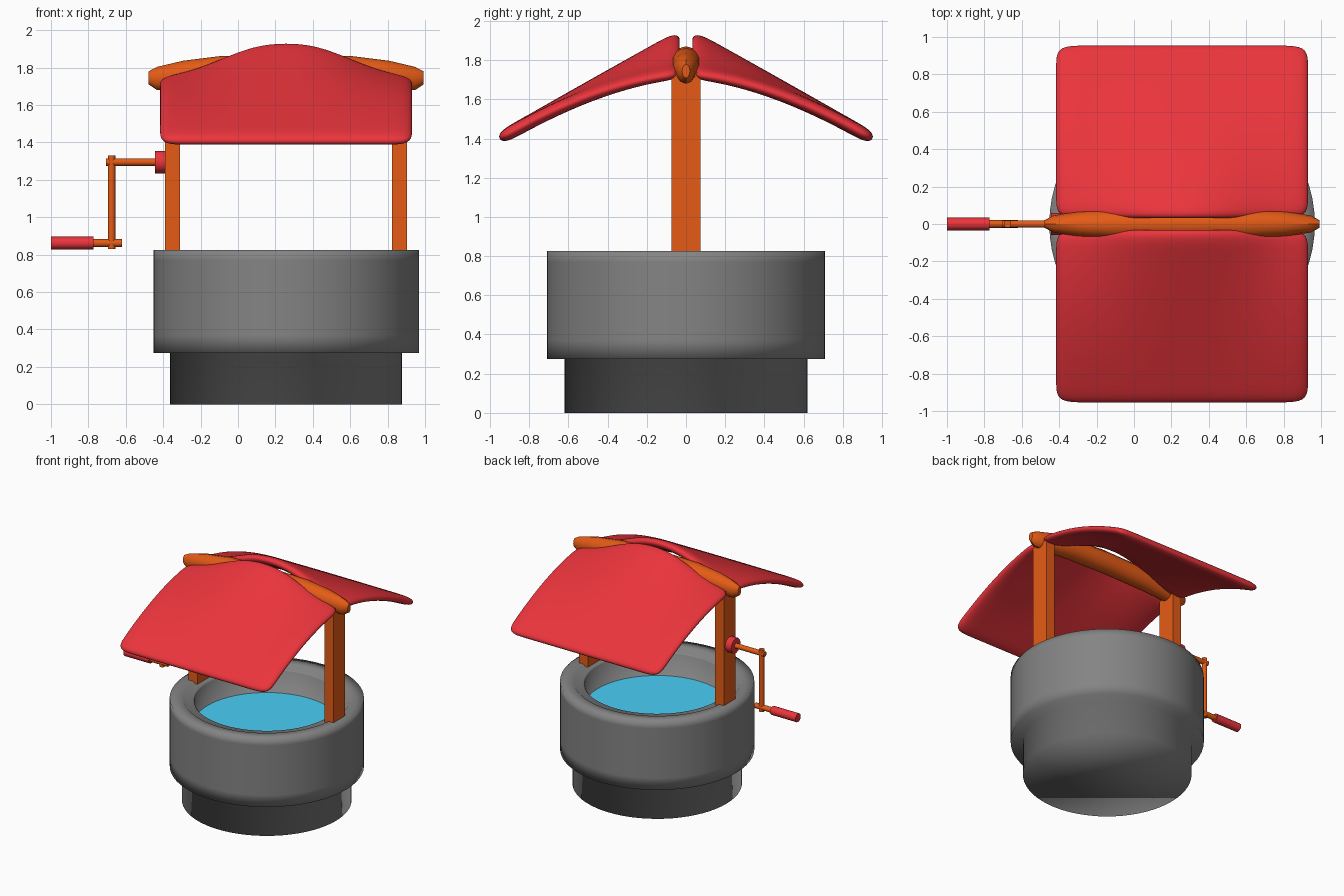
import bpy, bmesh, math
from mathutils import Vector, Matrix

if "Cube" in bpy.data.objects:
    bpy.data.objects.remove(bpy.data.objects["Cube"])

CX = 0.257  # axis of the well


def material(name, rgb):
    m = bpy.data.materials.new(name)
    m.diffuse_color = (*rgb, 1)
    m.use_nodes = True
    m.node_tree.nodes["Principled BSDF"].inputs["Base Color"].default_value = m.diffuse_color
    return m


RED = material("red", (0.83, 0.035, 0.045))
WOOD = material("wood", (0.78, 0.105, 0.008))
WATER = material("water", (0.07, 0.62, 0.92))
STONE = material("dark_stone", (0.23, 0.23, 0.23))


def finish(bm, name, mat=None, smooth=None):
    bmesh.ops.recalc_face_normals(bm, faces=bm.faces)
    me = bpy.data.meshes.new(name)
    bm.to_mesh(me)
    bm.free()
    ob = bpy.data.objects.new(name, me)
    bpy.context.collection.objects.link(ob)
    if mat:
        me.materials.append(mat)
    if smooth:
        bpy.ops.object.select_all(action='DESELECT')
        bpy.context.view_layer.objects.active = ob
        ob.select_set(True)
        bpy.ops.object.shade_smooth_by_angle(angle=math.radians(smooth))
    return ob


def loft(name, rings, mat=None, smooth=None):
    """Skin a list of equal-length point rings and cap both ends."""
    bm = bmesh.new()
    rows = [[bm.verts.new(p) for p in r] for r in rings]
    n = len(rows[0])
    for a, b in zip(rows, rows[1:]):
        for i in range(n):
            j = (i + 1) % n
            bm.faces.new((a[i], a[j], b[j], b[i]))
    bm.faces.new(rows[0])
    bm.faces.new(rows[-1])
    return finish(bm, name, mat, smooth)


def lathe(name, profile, mat=None, smooth=180, n=64):
    ang = [2 * math.pi * i / n for i in range(n)]
    return loft(name, [[(CX + r * math.cos(a), r * math.sin(a), z) for a in ang]
                       for r, z in profile], mat, smooth)


def box(name, centre, size, mat):
    bm = bmesh.new()
    bmesh.ops.create_cube(bm, size=1, matrix=Matrix.Translation(centre) @ Matrix.Diagonal((*size, 1)))
    return finish(bm, name, mat)


def rod(name, p, q, r, mat, n=12):
    p, q = Vector(p), Vector(q)
    d = q - p
    bm = bmesh.new()
    bmesh.ops.create_cone(
        bm, cap_ends=True, segments=n, radius1=r, radius2=r, depth=d.length,
        matrix=Matrix.Translation((p + q) / 2) @ d.to_track_quat('Z', 'Y').to_matrix().to_4x4())
    return finish(bm, name, mat, 35)


# Stone well, softly shaded: base, overhanging ring, stepped lip, inner shaft
lathe("stone_well", [(0.62, 0), (0.62, 0.275), (0.71, 0.275), (0.71, 0.37), (0.71, 0.77),
                     (0.71, 0.825), (0.61, 0.825), (0.595, 0.81), (0.54, 0.81),
                     (0.53, 0.80), (0.53, 0.55)], STONE)
lathe("water", [(0.53, 0.58), (0.53, 0.62)], WATER, 35)

# Posts
for side, name in ((-1, "left_post"), (1, "right_post")):
    box(name, (CX + side * 0.607, 0, 1.265), (0.08, 0.15, 0.95), WOOD)

# Arched ridge beam with narrowed ends: (offset, height, half width, half height)
half = [(0.735, 1.745, 0.02, 0.035), (0.69, 1.742, 0.045, 0.062),
        (0.55, 1.762, 0.068, 0.075), (0.35, 1.782, 0.08, 0.08)]
stations = [(-o, z, w, h) for o, z, w, h in half] + [(0, 1.79, 0.08, 0.081)] + half[::-1]
loft("ridge_beam", [[(CX + o, w * math.cos(k * math.pi / 6), z + h * math.sin(k * math.pi / 6))
                     for k in range(12)] for o, z, w, h in stations], WOOD, 35)


# Roof cloths: padded sheets that bulge up in the middle of the ridge
def roof(name, side, nx=8, ny=8):
    bm = bmesh.new()
    grid = []
    for i in range(nx + 1):
        t = 2 * i / nx - 1
        sag = 1 - min(1, 0.53 * (1 + math.cos(math.pi * t)) - 0.0)
        row = []
        for j in range(ny + 1):
            s = j / ny
            z = 1.925 - 0.528 * s - 0.2 * sag * (1 - s) ** 2.2
            row.append(bm.verts.new((CX + 0.68 * t, side * (0.03 + 0.926 * s), z)))
        grid.append(row)
    for i in range(nx):
        for j in range(ny):
            bm.faces.new((grid[i][j], grid[i + 1][j], grid[i + 1][j + 1], grid[i][j + 1]))
    ob = finish(bm, name, RED)
    sol = ob.modifiers.new("thickness", 'SOLIDIFY')
    sol.thickness = 0.068
    sol.offset = 0
    sub = ob.modifiers.new("round", 'SUBSURF')
    sub.levels = sub.render_levels = 3
    for p in ob.data.polygons:
        p.use_smooth = True


roof("front_roof", -1)
roof("back_roof", 1)

# Crank
rod("crank_hub", (-0.445, 0, 1.295), (-0.385, 0, 1.295), 0.06, RED)
rod("crank_axle", (-0.705, 0, 1.295), (-0.44, 0, 1.295), 0.02, WOOD)
rod("crank_arm", (-0.676, 0, 0.83), (-0.676, 0, 1.33), 0.02, WOOD)
rod("handle_rod", (-0.78, 0, 0.862), (-0.62, 0, 0.862), 0.021, WOOD)
rod("handle_grip", (-1.0, 0, 0.862), (-0.773, 0, 0.862), 0.034, RED)
